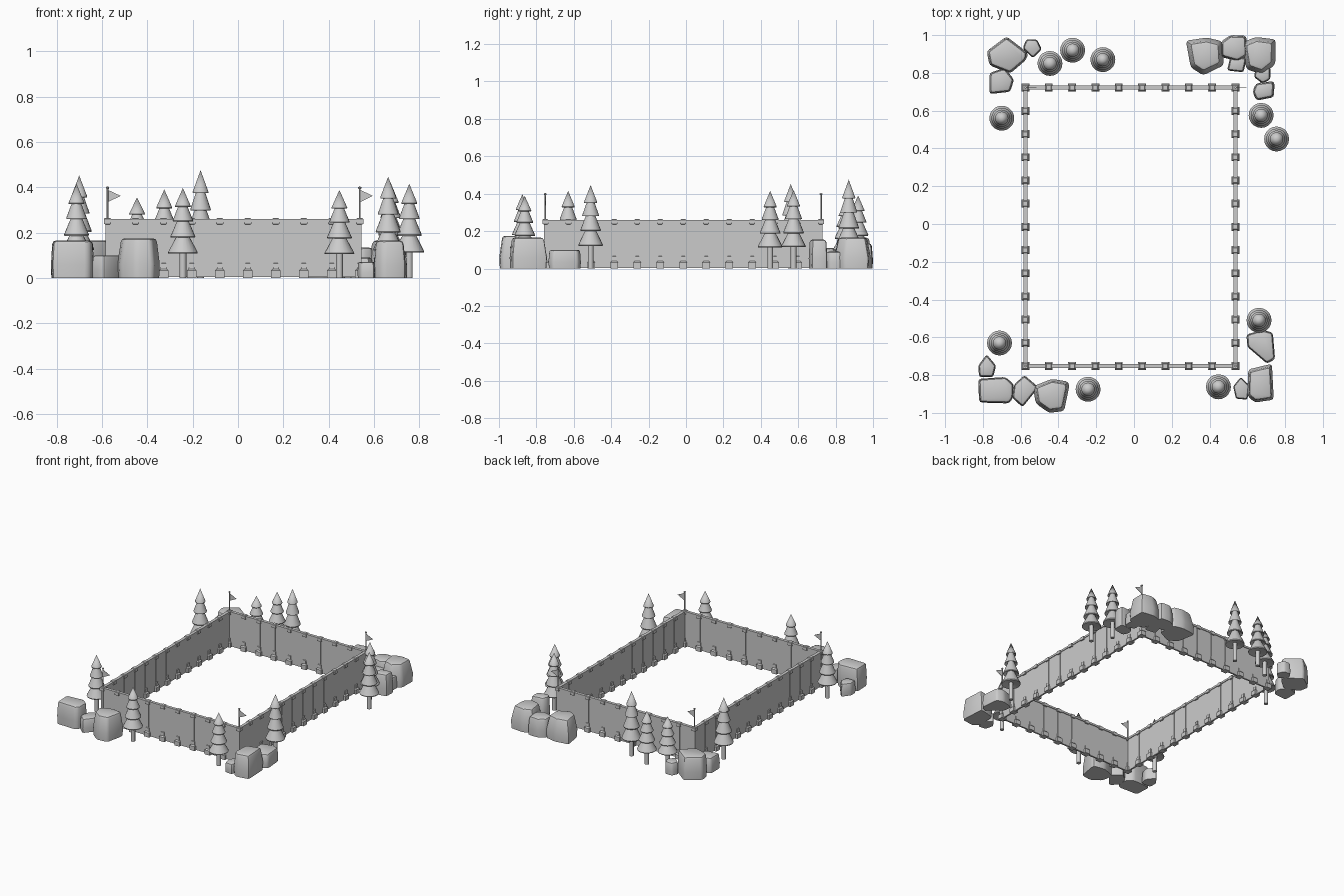
import bpy, bmesh, math
from mathutils import Vector

if "Cube" in bpy.data.objects:
    bpy.data.objects.remove(bpy.data.objects["Cube"])

X0, X1, Y0, Y1 = -0.575, 0.537, -0.752, 0.722   # fence centre lines


def finish(name, bm, smooth=False):
    bmesh.ops.recalc_face_normals(bm, faces=bm.faces)
    me = bpy.data.meshes.new(name)
    bm.to_mesh(me)
    bm.free()
    if smooth:
        for p in me.polygons:
            p.use_smooth = True
        me.set_sharp_from_angle(angle=math.radians(35))
    return me


def place(name, me, loc=(0, 0, 0), scale=(1, 1, 1)):
    ob = bpy.data.objects.new(name, me)
    ob.location, ob.scale = loc, scale
    bpy.context.collection.objects.link(ob)
    return ob


def lathe(name, profile, n, smooth=True, phase=0.0):
    """Stack rings of n sides; zero radius closes to a point."""
    bm = bmesh.new()
    rings = []
    for r, z in profile:
        k = n if r > 0 else 1
        rings.append([bm.verts.new((r * math.cos(phase + 2 * math.pi * i / n),
                                    r * math.sin(phase + 2 * math.pi * i / n), z)) for i in range(k)])
    for a, b in zip(rings, rings[1:]):
        for i in range(n):
            q = [a[i % len(a)], a[(i + 1) % len(a)], b[(i + 1) % len(b)], b[i % len(b)]]
            bm.faces.new(list(dict.fromkeys(q)))
    return finish(name, bm, smooth)


def box(name, x0, x1, y0, y1, z0, z1):
    bm = bmesh.new()
    bmesh.ops.create_cube(bm, size=1)
    for v in bm.verts:
        v.co = ((x0 + x1) / 2 + v.co.x * (x1 - x0), (y0 + y1) / 2 + v.co.y * (y1 - y0),
                (z0 + z1) / 2 + v.co.z * (z1 - z0))
    return place(name, finish(name, bm))


def rock(name, h, taper, pts):
    """Footprint raised to a smaller top, with rounded edges."""
    bm = bmesh.new()
    c = sum((Vector(p) for p in pts), Vector((0, 0))) / len(pts)
    levels = []
    for z, s in ((0, 0.97), (h * 0.35, 1.0), (h, taper)):
        levels.append([bm.verts.new((*(c + (Vector(p) - c) * s), z)) for p in pts])
    n = len(pts)
    for a, b in zip(levels, levels[1:]):
        for i in range(n):
            bm.faces.new((a[i], a[(i + 1) % n], b[(i + 1) % n], b[i]))
    bm.faces.new(levels[0])
    bm.faces.new(levels[-1])
    bmesh.ops.recalc_face_normals(bm, faces=bm.faces)
    edges = [e for e in bm.edges if any(v.co.z > 0.001 for v in e.verts)
             and e.calc_face_angle(0) > 0.3]
    bmesh.ops.bevel(bm, geom=edges, offset=min(0.016, h * 0.13), segments=2, profile=0.5, affect='EDGES')
    place(name, finish(name, bm, True))


# fence panels and top rails
for side, y in (("front", Y0), ("back", Y1)):
    box(side + "_panel", X0, X1, y - 0.006, y + 0.006, 0.004, 0.256)
    box(side + "_rail", X0, X1, y - 0.011, y + 0.011, 0.246, 0.26)
for side, x in (("left", X0), ("right", X1)):
    box(side + "_panel", x - 0.006, x + 0.006, Y0, Y1, 0.004, 0.256)
    box(side + "_rail", x - 0.011, x + 0.011, Y0, Y1, 0.246, 0.26)

# posts: flared foot, thin shaft, square cap
q = math.sqrt(2)
post = lathe("fence_post", [(0, 0), (.021 * q, 0), (.021 * q, .032), (.013 * q, .04), (.012 * q, .064),
                            (.008 * q, .066), (.008 * q, .236), (.016 * q, .238), (.016 * q, .26),
                            (.012 * q, .264), (0, .264)], 4, False, math.pi / 4)
NX, NY = 9, 12
spots = [(X0 + (X1 - X0) * i / NX, y) for i in range(NX + 1) for y in (Y0, Y1)]
spots += [(x, Y0 + (Y1 - Y0) * i / NY) for i in range(1, NY) for x in (X0, X1)]
for x, y in spots:
    place("fence_post", post, (x, y, 0))

# corner flags
pole = lathe("flag_pole", [(0, .255), (.004, .255), (.004, .392), (.007, .395), (.007, .4), (0, .405)], 8)
bm = bmesh.new()
for y in (-0.001, 0.001):
    bm.faces.new([bm.verts.new((x, y, z)) for x, z in ((0.002, .335), (0.058, .362), (0.002, .388))])
bmesh.ops.bridge_loops(bm, edges=bm.edges[:])
flag = finish("flag", bm)
for x in (X0, X1):
    for y in (Y0, Y1):
        place("flag_pole", pole, (x, y, 0))
        place("flag", flag, (x, y, 0))

# pine trees: trunk and four tiers
pine = lathe("pine_tree", [(0, 0), (.015, 0), (.015, .115), (.064, .107), (.066, .112), (.024, .19),
                           (.053, .177), (.055, .182), (.021, .26), (.044, .248), (.045, .252),
                           (.018, .32), (.034, .311), (.035, .315), (0, .395)], 20)
for x, y, h in ((-.445, .85, .355), (-.325, .92, .39), (-.165, .87, .475), (-.70, .56, .452),
                (-.712, -.63, .415), (-.243, -.875, .397), (.447, -.862, .388), (.662, -.51, .446),
                (.673, .575, .42), (.755, .45, .415)):
    place("pine_tree", pine, (x, y, 0), (1, 1, h / .395))

# rocks, front left corner
rock("rock_front_left_slab", .165, .95, [(-.825, -.82), (-.68, -.81), (-.635, -.85), (-.64, -.92), (-.66, -.95), (-.82, -.945)])
rock("rock_front_left_low", .10, .93, [(-.58, -.80), (-.505, -.865), (-.59, -.97), (-.645, -.92), (-.635, -.85)])
rock("rock_front_left_dome", .175, .83, [(-.535, -.86), (-.435, -.82), (-.345, -.835), (-.345, -.87), (-.37, -.99), (-.45, -1.0), (-.52, -.95)])
rock("rock_front_left_small", .09, .9, [(-.78, -.69), (-.73, -.75), (-.745, -.81), (-.82, -.81), (-.825, -.75)])
# rocks, front right corner
rock("rock_front_right_low", .10, .94, [(.595, -.585), (.68, -.56), (.735, -.575), (.747, -.715), (.705, -.74), (.6, -.65)])
rock("rock_front_right_tall", .165, .86, [(.605, -.77), (.73, -.74), (.74, -.93), (.64, -.945), (.6, -.91)])
rock("rock_front_right_small", .07, .93, [(.565, -.81), (.612, -.855), (.6, -.93), (.54, -.925), (.525, -.86)])
# rocks, back right corner
rock("rock_back_right_inner", .165, .78, [(.275, .97), (.385, .987), (.468, .967), (.475, .84), (.365, .787), (.3, .83)])
rock("rock_back_right_middle", .135, .9, [(.46, .965), (.51, 1.0), (.595, .997), (.6, .89), (.55, .86), (.46, .885)])
rock("rock_back_right_small", .09, .9, [(.51, .887), (.597, .88), (.58, .803), (.493, .813)])
rock("rock_back_right_outer", .165, .78, [(.57, .96), (.645, .99), (.75, .977), (.748, .845), (.68, .79), (.595, .82)])
rock("rock_back_right_link", .09, .9, [(.65, .83), (.722, .83), (.722, .765), (.68, .743), (.633, .78)])
rock("rock_back_right_end", .155, .9, [(.645, .745), (.743, .757), (.742, .672), (.648, .653), (.627, .7)])
# rocks, back left corner
rock("rock_back_left_tall", .165, .92, [(-.78, .915), (-.675, .993), (-.56, .905), (-.57, .87), (-.655, .797), (-.765, .84)])
rock("rock_back_left_low", .11, .92, [(-.765, .8), (-.685, .827), (-.635, .765), (-.655, .7), (-.765, .688)])
rock("rock_back_left_small", .09, .92, [(-.57, .978), (-.513, .977), (-.488, .925), (-.535, .878), (-.59, .93)])
